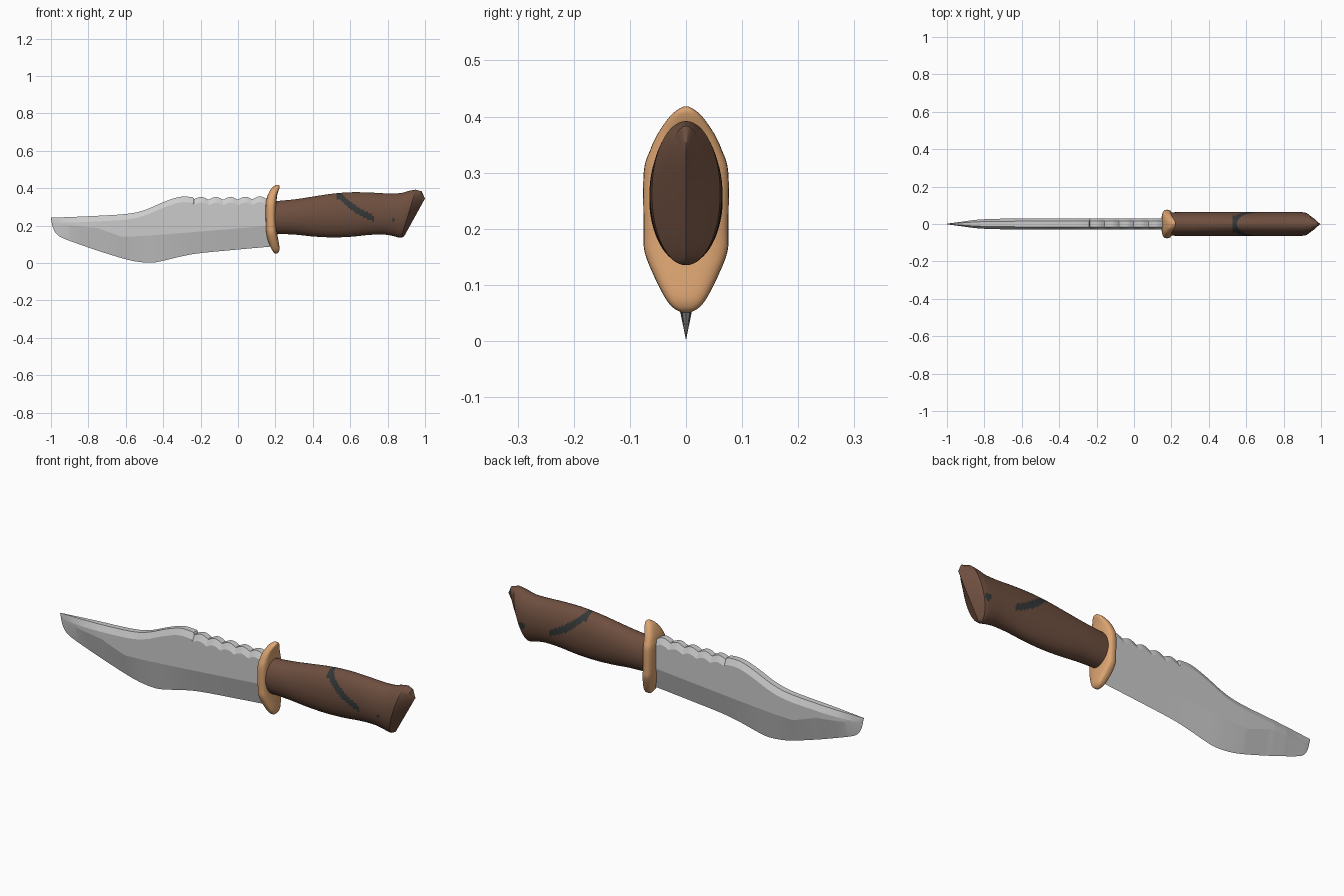
import bpy, bmesh, math

if "Cube" in bpy.data.objects:
    bpy.data.objects.remove(bpy.data.objects["Cube"])


def material(name, rgb):
    m = bpy.data.materials.new(name)
    m.diffuse_color = (*rgb, 1)
    m.use_nodes = True
    m.node_tree.nodes["Principled BSDF"].inputs["Base Color"].default_value = m.diffuse_color
    return m


steel = material("steel grey", (0.6, 0.6, 0.6))
tan = material("tan", (0.71, 0.37, 0.165))
brown = material("dark brown", (0.155, 0.078, 0.05))
black = material("charcoal", (0.035, 0.037, 0.038))


def spline(rows, sub):
    """Smooth curve through rows of numbers."""
    out = []
    for i in range(len(rows) - 1):
        a, b, c, d = (rows[max(0, i - 1)], rows[i], rows[i + 1],
                      rows[min(len(rows) - 1, i + 2)])
        for k in range(sub):
            t = k / sub
            out.append(tuple(0.5 * (2 * q + (r - p) * t + (2 * p - 5 * q + 4 * r - s) * t * t
                                    + (3 * q - p - 3 * r + s) * t ** 3)
                             for p, q, r, s in zip(a, b, c, d)))
    return out + [rows[-1]]


def interp(table, x):
    for (x0, y0), (x1, y1) in zip(table, table[1:]):
        if x <= x1:
            return y0 + (y1 - y0) * max(0, x - x0) / (x1 - x0)
    return table[-1][1]


def loft(name, rings, mats, angle, rule=None):
    """Skin a series of closed rings and cap both ends."""
    bm = bmesh.new()
    vr = [[bm.verts.new(p) for p in ring] for ring in rings]
    n = len(vr[0])
    for a, b in zip(vr, vr[1:]):
        for i in range(n):
            j = (i + 1) % n
            bm.faces.new((a[i], a[j], b[j], b[i]))
    bm.faces.new(vr[0])
    bm.faces.new(vr[-1])
    bmesh.ops.remove_doubles(bm, verts=bm.verts, dist=1e-5)
    bmesh.ops.recalc_face_normals(bm, faces=bm.faces)
    if rule:
        for f in bm.faces:
            f.material_index = rule(f.calc_center_median())
    me = bpy.data.meshes.new(name)
    bm.to_mesh(me)
    bm.free()
    ob = bpy.data.objects.new(name, me)
    bpy.context.collection.objects.link(ob)
    for m in mats:
        me.materials.append(m)
    bpy.ops.object.select_all(action='DESELECT')
    ob.select_set(True)
    bpy.context.view_layer.objects.active = ob
    bpy.ops.object.shade_smooth_by_angle(angle=math.radians(angle))
    return ob


# Blade: clip point, saw-backed spine, bevelled cutting edge
spine = spline([(-1, .242), (-.8, .25), (-.6, .262), (-.5, .283), (-.4, .325),
                (-.32, .352), (-.26, .354), (-.2, .347), (0, .347), (.18, .352)], 8)
edge = spline([(-1, .236), (-.99, .19), (-.97, .155), (-.93, .13), (-.8, .083), (-.7, .05),
               (-.6, .02), (-.53, .006), (-.46, .002), (-.4, .012), (-.3, .036),
               (-.2, .053), (0, .072), (.18, .088)], 8)
ridge = [(-1, .238), (-.84, .225), (-.72, .175), (-.62, .14), (-.5, .145), (-.3, .16), (.18, .2)]
thick = [(-1, .002), (-.93, .011), (-.85, .022), (-.78, .027), (-.6, .03), (.18, .03)]

rings = []
for i in range(241):
    x = -1 + 1.18 * (i / 240) ** 1.3
    t, b, r, w = (interp(tab, x) for tab in (spine, edge, ridge, thick))
    if x > -.235:                      # saw scallops
        t += .015 * abs(math.sin(math.pi * (x + .235) / .078)) - .009
    h = t - b
    r = min(max(r, b + .2 * h), t - .35 * h)
    s = t - min(.03, .25 * h)
    rings.append([(x, 0, b), (x, w, r), (x, w, s), (x, .5 * w, t),
                  (x, -.5 * w, t), (x, -w, s), (x, -w, r)])
loft("blade", rings, [steel], 10)

# Guard: rows of height, left x, right x, half width
guard = spline([(.05, .197, .208, .006), (.06, .188, .218, .024), (.08, .176, .222, .039),
                (.12, .16, .216, .059), (.16, .151, .209, .074), (.2, .148, .206, .0755),
                (.3, .147, .205, .0755), (.34, .152, .207, .064), (.37, .162, .211, .05),
                (.4, .18, .221, .029), (.412, .195, .222, .015), (.418, .203, .215, .004)], 5)


def rounded(v):
    return math.copysign(abs(v) ** .7, v)


rings = []
for z, xl, xr, w in guard:
    ring = []
    for k in range(32):
        a = math.tau * k / 32
        ring.append(((xl + xr) / 2 + (xr - xl) / 2 * rounded(math.cos(a)),
                     w * rounded(math.sin(a)), z))
    rings.append(ring)
loft("guard", rings, [tan], 40)

# Handle: rows of top x, top z, bottom x, bottom z, half width
rows = spline([(.19, .33, .19, .156, .062), (.3, .34, .3, .152, .065), (.4, .355, .4, .142, .065),
               (.5, .37, .5, .137, .065), (.6, .378, .6, .14, .065), (.7, .377, .7, .15, .065),
               (.8, .372, .78, .152, .065), (.87, .374, .83, .144, .065),
               (.915, .386, .86, .136, .064), (.95, .392, .873, .135, .061)], 18)
# Slanted butt closing to a central ridge
rows += [(.982, .383, .878, .137, .038), (1.0, .345, .888, .142, 0)]
rings = []
for xt, zt, xb, zb, w in rows:
    ring = []
    for k in range(64):
        a = math.tau * k / 64
        c = (1 + math.cos(a)) / 2
        ring.append((xb + (xt - xb) * c, w * math.sin(a), zb + (zt - zb) * c))
    rings.append(ring)

stripe = [(.545, .36), (.58, .325), (.63, .287), (.68, .258), (.72, .24)]


def handle_colour(p):
    """Dark slanting stripe on both sides plus a small spot."""
    if stripe[0][0] - .015 < p.x < stripe[-1][0] + .008:
        if abs(p.z - interp(stripe, p.x)) < .021 - .05 * max(0, p.x - .62):
            return 1
    sx, sz, sr = (.83, .23, .009) if p.y < 0 else (.88, .235, .018)
    return 1 if math.hypot(p.x - sx, p.z - sz) < sr else 0


loft("handle", rings, [brown, black], 30, handle_colour)
